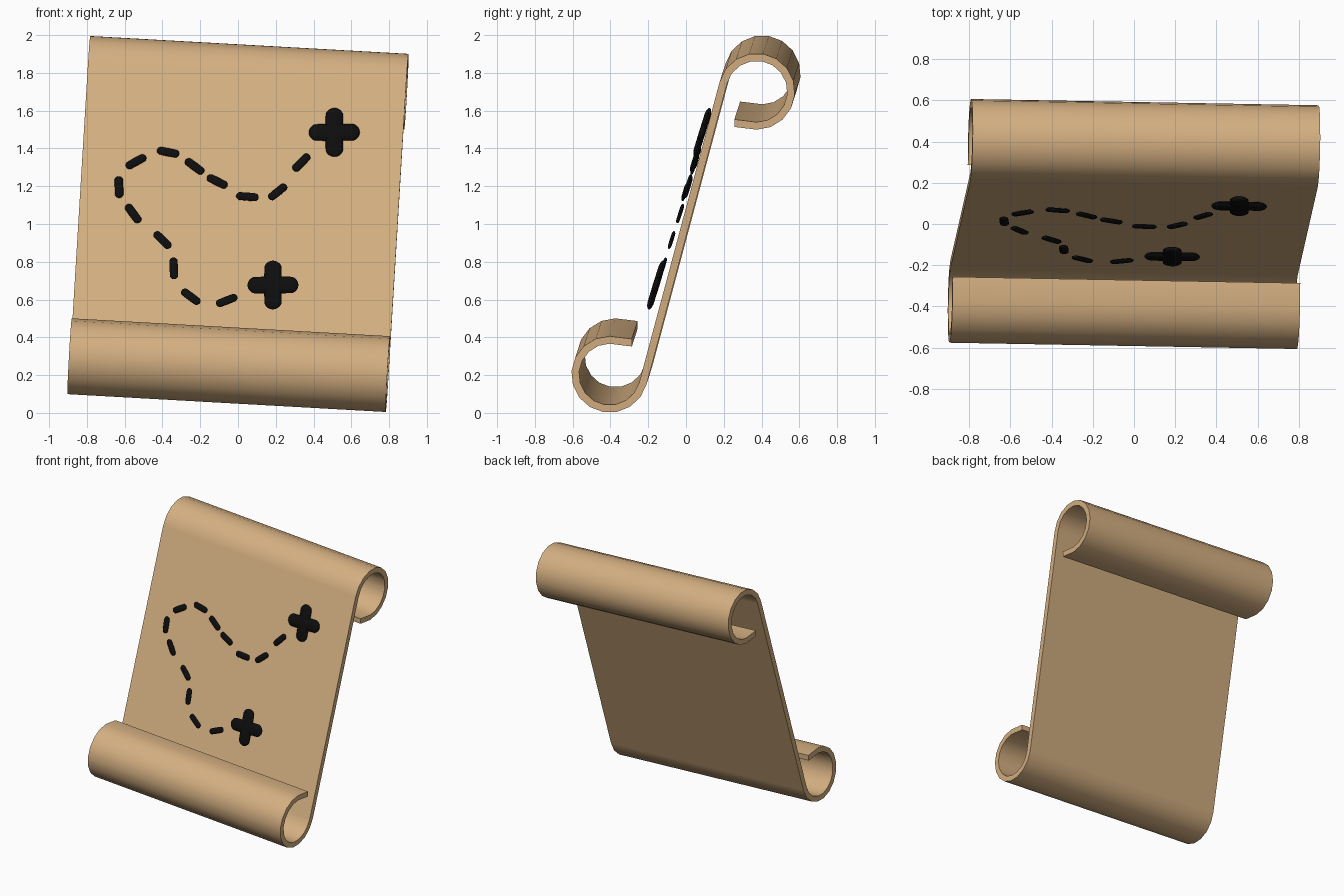
import bpy, bmesh, math
from mathutils import Vector, Matrix

if "Cube" in bpy.data.objects:
    bpy.data.objects.remove(bpy.data.objects["Cube"])


def material(name, rgb):
    m = bpy.data.materials.new(name)
    m.diffuse_color = (*rgb, 1)
    m.use_nodes = True
    m.node_tree.nodes["Principled BSDF"].inputs["Base Color"].default_value = m.diffuse_color
    return m


PAPER = material("parchment", (0.66, 0.43, 0.22))
INK = material("ink", (0.004, 0.004, 0.004))


def finish(bm, name, mat, angle):
    bmesh.ops.recalc_face_normals(bm, faces=bm.faces)
    me = bpy.data.meshes.new(name)
    bm.to_mesh(me)
    bm.free()
    ob = bpy.data.objects.new(name, me)
    bpy.context.collection.objects.link(ob)
    me.materials.append(mat)
    bpy.ops.object.select_all(action='DESELECT')
    bpy.context.view_layer.objects.active = ob
    ob.select_set(True)
    bpy.ops.object.shade_smooth_by_angle(angle=math.radians(angle))
    return ob


# Tilted frame: the sheet's width axis, depth axis and height axis
U = Vector((1, -0.018, -0.056)).normalized()
W = (Vector((0, 0, 1)) - U * U.z).normalized()
V = W.cross(U)
CENTRE = Vector((0, 0, 1))
HALF_WIDTH = 0.844

# Parchment: S-shaped profile, lower curl then the same turned half a circle
R, T, CY, CZ = 0.1825, 0.02, -0.39, -0.75


def curl(offset):
    """Profile side of the lower curl, from the free tip to the flat sheet."""
    pts = [(-0.272, -0.582 + offset)]
    for i in range(13):
        a = math.radians(-270 + 255 * i / 12)
        r = R + offset
        pts.append((CY + r * math.cos(a), CZ + r * math.sin(a)))
    return pts


def turned(pts):
    return [(-y, -z) for y, z in reversed(pts)]


side_a = curl(T) + turned(curl(-T))
side_b = curl(-T) + turned(curl(T))

bm = bmesh.new()
rows = []
for a, b in zip(side_a, side_b):
    rows.append([bm.verts.new(CENTRE + U * s * HALF_WIDTH + V * p[0] + W * p[1])
                 for p in (a, b) for s in (-1, 1)])
for (a0, a1, b0, b1), (c0, c1, d0, d1) in zip(rows, rows[1:]):
    for f in ((a0, a1, c1, c0), (b1, b0, d0, d1), (a0, c0, d0, b0), (a1, b1, d1, c1)):
        bm.faces.new(f)
for a0, a1, b0, b1 in (rows[0], rows[-1]):
    bm.faces.new((a0, a1, b1, b0))
finish(bm, "parchment_scroll", PAPER, 35)

# Ink marks: flattened capsules lying on a plane just in front of the sheet
INK_N = Vector((-0.0142, -1, 0.308)).normalized()
INK_X = (Vector((1, 0, 0)) - INK_N * INK_N.x).normalized()
INK_Z = INK_X.cross(INK_N) * -1
if INK_Z.z < 0:
    INK_Z.negate()


def capsule(bm, x, z, degrees, length, width, thick):
    pos = Vector((x, -0.364 - 0.0142 * x + 0.308 * z, z))
    a = math.radians(degrees)
    d = INK_X * math.cos(a) + INK_Z * math.sin(a)
    side = INK_N.cross(d)
    verts = bmesh.ops.create_uvsphere(bm, u_segments=16, v_segments=10, radius=1)["verts"]
    stretch = (length - width) / 2
    for v in verts:
        # the sphere's poles lie along the stroke
        s, n, l = v.co
        shift = stretch * (1 if l > 0.01 else -1 if l < -0.01 else 0)
        v.co = pos + d * (l * width / 2 + shift) + side * (s * width / 2) + INK_N * (n * thick / 2)


DASHES = [(-.54, 1.33, 30), (-.37, 1.38, -12), (-.23, 1.305, -38), (-.11, 1.225, -28),
          (.05, 1.145, -5), (.21, 1.17, 40), (.335, 1.325, 47), (-.63, 1.195, -88),
          (-.555, 1.055, -55), (-.40, .915, -46), (-.34, .765, -88), (-.25, .615, -38),
          (-.06, .595, 22)]
bm = bmesh.new()
for x, z, deg in DASHES:
    capsule(bm, x, z, deg, 0.12, 0.045, 0.02)
finish(bm, "dashed_trail", INK, 40)

# Crosses at both ends of the trail
for name, x, z in (("upper_cross", .51, 1.485), ("lower_cross", .185, .677)):
    bm = bmesh.new()
    capsule(bm, x, z, 0, 0.27, 0.095, 0.035)
    capsule(bm, x, z, 90, 0.27, 0.095, 0.035)
    finish(bm, name, INK, 40)
